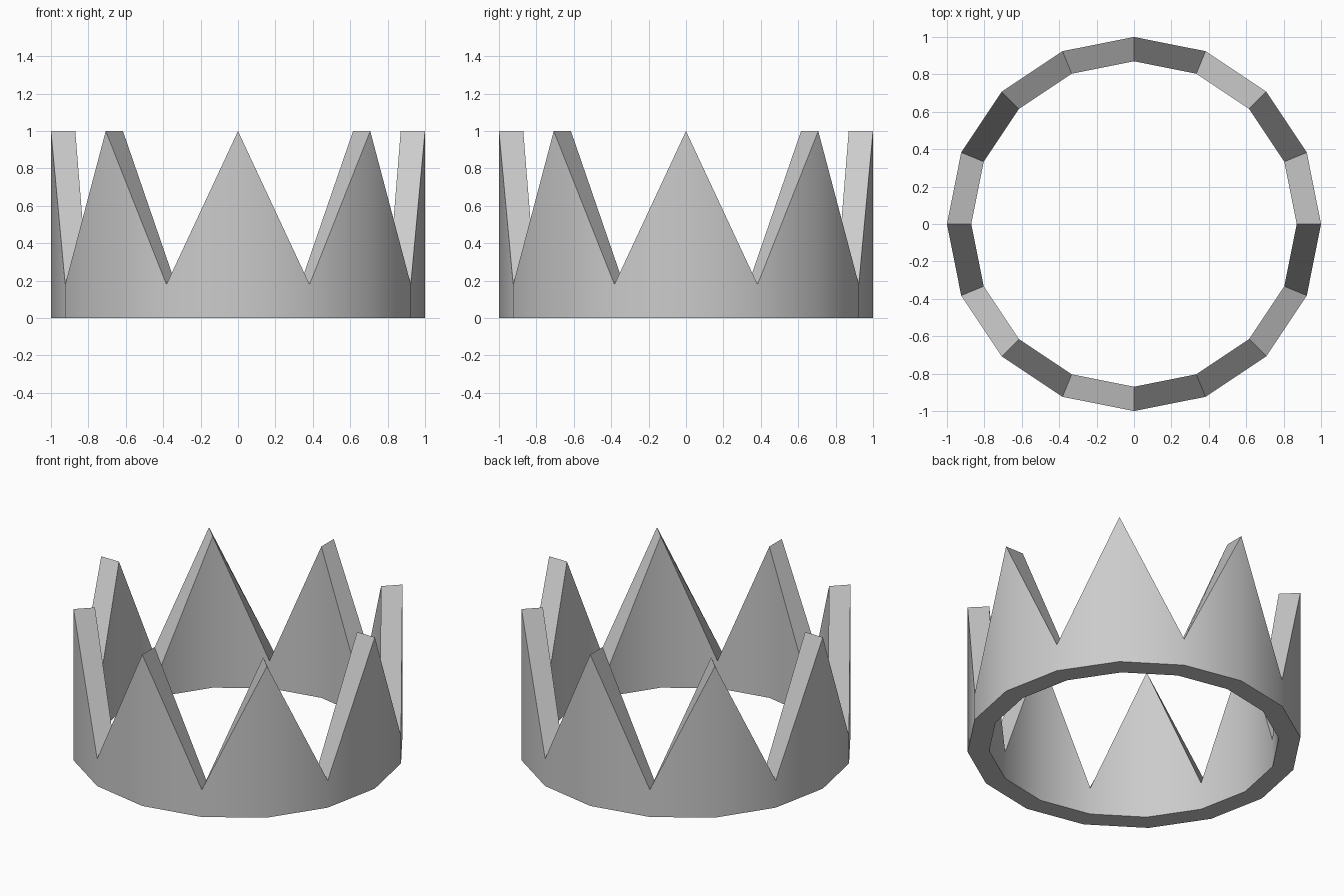
import bpy, bmesh
from math import cos, sin, pi, radians

if "Cube" in bpy.data.objects:
    bpy.data.objects.remove(bpy.data.objects["Cube"])

SIDES = 16
OUTER, INNER = 1.0, 0.87
PEAK, VALLEY = 1.0, 0.18

# Crown band: 16-sided ring whose top alternates between peaks and valleys
bm = bmesh.new()
columns = []
for i in range(SIDES):
    a = 2 * pi * i / SIDES
    top = PEAK if i % 2 == 0 else VALLEY
    section = [(OUTER, 0), (OUTER, top), (INNER, top), (INNER, 0)]
    columns.append([bm.verts.new((r * cos(a), r * sin(a), z)) for r, z in section])

# Join neighbouring sections: outer wall, top edge, inner wall, underside
for i in range(SIDES):
    c, n = columns[i], columns[(i + 1) % SIDES]
    for k in range(4):
        m = (k + 1) % 4
        bm.faces.new((c[k], n[k], n[m], c[m]))
bmesh.ops.recalc_face_normals(bm, faces=bm.faces)

mesh = bpy.data.meshes.new("crown")
bm.to_mesh(mesh)
bm.free()
crown = bpy.data.objects.new("crown", mesh)
bpy.context.collection.objects.link(crown)

# Smooth walls, sharp rims
bpy.context.view_layer.objects.active = crown
crown.select_set(True)
bpy.ops.object.shade_smooth_by_angle(angle=radians(30))
